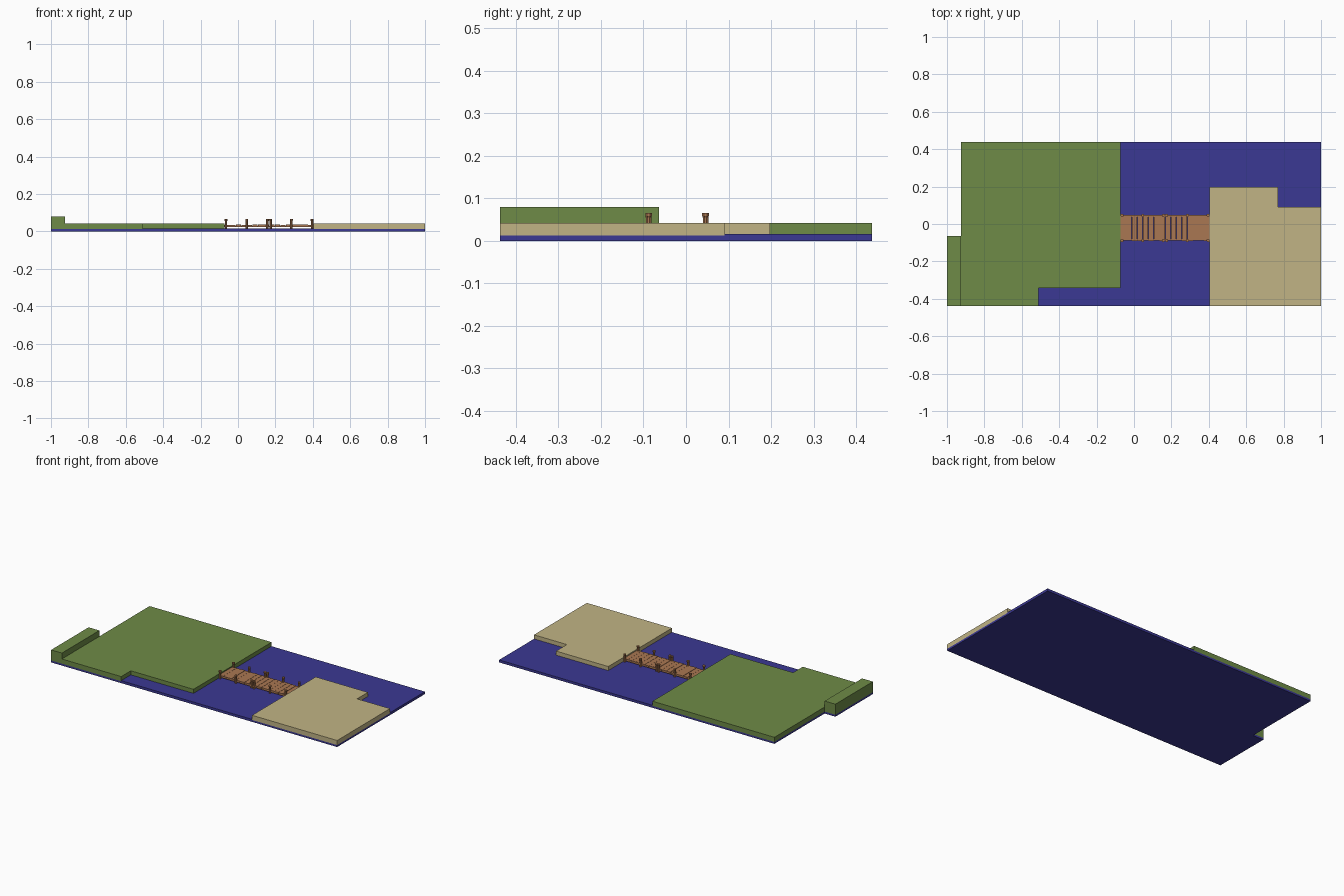
import bpy, bmesh, math, random

if "Cube" in bpy.data.objects:
    bpy.data.objects.remove(bpy.data.objects["Cube"])
random.seed(4)

def mat(name, r, g, b):
    m = bpy.data.materials.new(name)
    m.diffuse_color = (r, g, b, 1)
    m.use_nodes = True
    m.node_tree.nodes["Principled BSDF"].inputs["Base Color"].default_value = m.diffuse_color
    return m

GRASS = mat("grass green", .156, .258, .063)
SAND = mat("sand", .533, .456, .235)
WATER = mat("water blue", .044, .040, .292)
WOOD = mat("wood brown", .40, .185, .085)
DARK = mat("dark wood", .15, .065, .028)

def add(name, bm, m):
    bmesh.ops.recalc_face_normals(bm, faces=bm.faces)
    me = bpy.data.meshes.new(name)
    bm.to_mesh(me)
    bm.free()
    me.materials.append(m)
    ob = bpy.data.objects.new(name, me)
    bpy.context.collection.objects.link(ob)
    return ob

def slab(name, outline, z0, z1, m):
    """Extrude a flat outline from z0 up to z1."""
    bm = bmesh.new()
    f = bm.faces.new([bm.verts.new((x, y, z0)) for x, y in outline])
    r = bmesh.ops.extrude_face_region(bm, geom=[f])
    for v in r["geom"]:
        if isinstance(v, bmesh.types.BMVert):
            v.co.z = z1
    return add(name, bm, m)

def box(name, x0, x1, y0, y1, z0, z1, m):
    return slab(name, [(x0, y0), (x1, y0), (x1, y1), (x0, y1)], z0, z1, m)

def post_part(name, x, y, z0, z1, r, m):
    pts = [(x + r * math.cos(a), y + r * math.sin(a))
           for a in (math.tau * (i + .5) / 8 for i in range(8))]
    return slab(name, pts, z0, z1, m)

Y = .438            # half depth of the tile
BED, SURF, LAND, HIGH = .012, .0158, .0415, .079

# water bed under everything, notched at the back left
slab("water_bed", [(-1, -Y), (1, -Y), (1, Y), (-.925, Y), (-.925, -.064), (-1, -.064)],
     0, BED, WATER)
# raised water surface between the banks
slab("water_surface", [(-.51, -Y), (.405, -Y), (.405, .198), (.77, .198), (.77, .09),
                       (1, .09), (1, Y), (-.072, Y), (-.072, -.342), (-.51, -.342)],
     BED, SURF, WATER)
# grassy bank and its higher step
slab("grass_bank", [(-.925, -Y), (-.51, -Y), (-.51, -.342), (-.072, -.342),
                    (-.072, Y), (-.925, Y)], BED, LAND, GRASS)
box("grass_step", -1, -.925, -Y, -.064, BED, HIGH, GRASS)
# sandy bank
slab("sand_bank", [(.405, -Y), (1, -Y), (1, .09), (.77, .09), (.77, .198), (.405, .198)],
     BED, LAND, SAND)

# wooden bridge in two equal sections
Y0, Y1 = -.088, .046
for s, (a, b) in enumerate([(-.072, .1655), (.1665, .404)]):
    n = 8
    w = (b - a) / n
    for i in range(n):
        top = .0355 + random.uniform(-.0008, .0008)
        box(f"plank_{s}_{i}", a + i * w + .0006, a + (i + 1) * w - .0006,
            Y0 - random.uniform(0, .003), Y1 + random.uniform(0, .003), .028, top, WOOD)
    for k, y in enumerate((Y0 + .004, Y1 - .004)):
        box(f"beam_{s}_{k}", a, b, y - .005, y + .005, .023, .0285, WOOD)
    for k, y in enumerate((Y0, Y1)):
        for j, x in enumerate((a + .008, (a + b) / 2, b - .008)):
            t = f"{s}_{k}_{j}"
            post_part("post_" + t, x, y, .0155, .056, .007, WOOD)
            post_part("post_band_" + t, x, y, .055, .058, .0078, DARK)
            post_part("post_cap_" + t, x, y, .058, .0655, .0085, WOOD)
